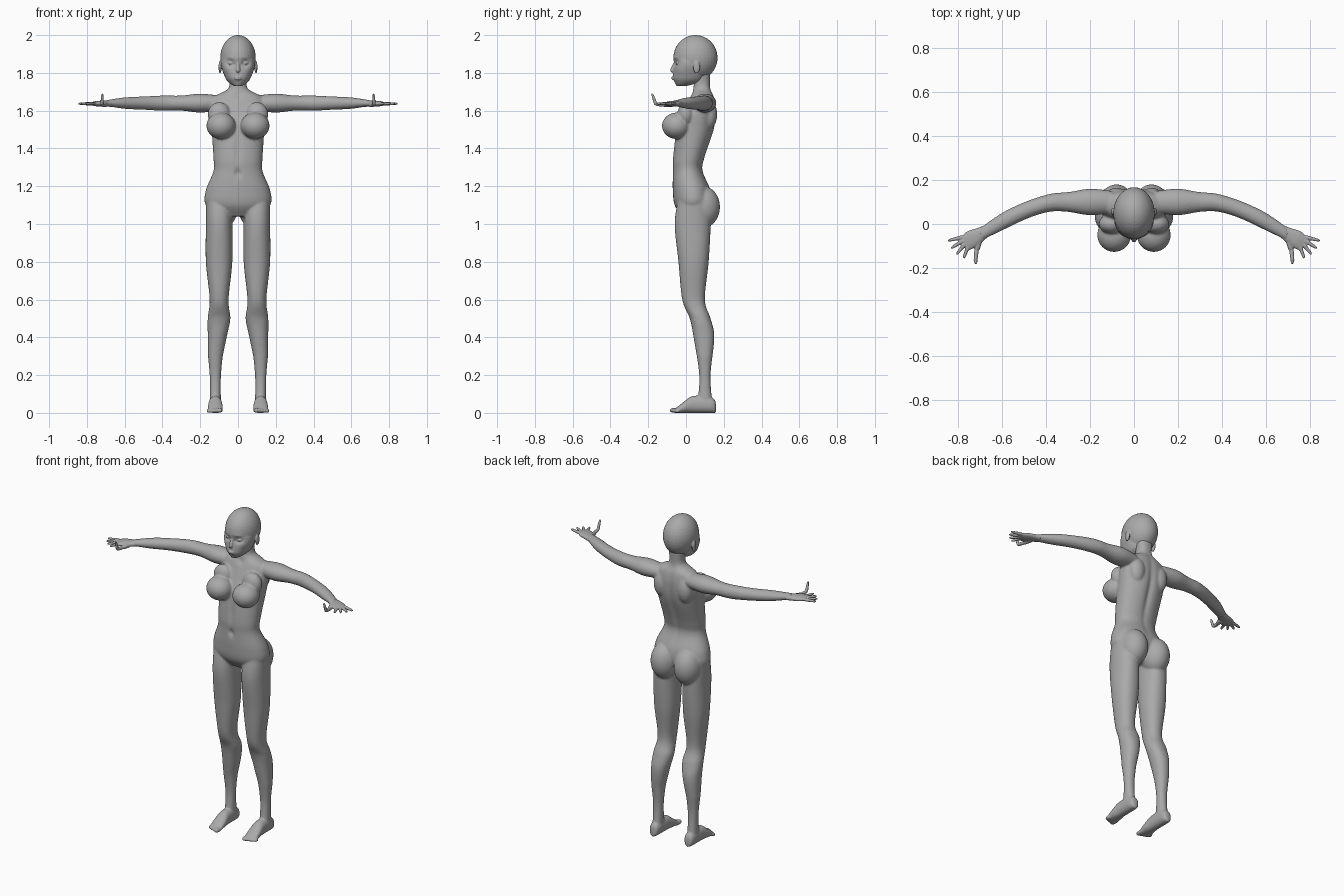
import bpy, bmesh, math
from mathutils import Vector

cube = bpy.data.objects.get("Cube")
if cube:
    bpy.data.objects.remove(cube)

X, Y, Z = Vector((1, 0, 0)), Vector((0, 1, 0)), Vector((0, 0, 1))
GREY = (0.4, 0.4, 0.4, 1)

clay = bpy.data.materials.new("clay_grey")
clay.use_nodes = True
clay.diffuse_color = GREY
clay.node_tree.nodes["Principled BSDF"].inputs["Base Color"].default_value = GREY


def spline(rows, steps=8):
    """Smooth interpolation through rows of numbers."""
    out = []
    last = len(rows) - 1
    for i in range(last):
        near = rows[max(i - 1, 0)], rows[i], rows[i + 1], rows[min(i + 2, last)]
        for k in range(steps):
            t = k / steps
            ease = t * t * (3 - 2 * t)
            lead, trail = t * (1 - t) ** 2 / 2, t * t * (1 - t) / 2
            out.append([b + (c - b) * ease + (c - a) * lead - (d - b) * trail
                        for a, b, c, d in zip(*near)])
    return out + [rows[-1]]


def loft(bm, sections, u, v, power=2.2, segs=40):
    """Closed skin over superellipse rings given as centre, radius_u, radius_v."""
    rings = []
    for centre, ru, rv in sections:
        ring = []
        for k in range(segs):
            angle = math.tau * k / segs
            c, s = math.cos(angle), math.sin(angle)
            along_u = math.copysign(abs(c) ** (2 / power), c) * ru
            along_v = math.copysign(abs(s) ** (2 / power), s) * rv
            ring.append(bm.verts.new(Vector(centre) + u * along_u + v * along_v))
        rings.append(ring)
    faces = [bm.faces.new(rings[0][::-1]), bm.faces.new(rings[-1])]
    for lower, upper in zip(rings, rings[1:]):
        for k in range(segs):
            j = (k + 1) % segs
            faces.append(bm.faces.new((lower[k], lower[j], upper[j], upper[k])))
    bmesh.ops.recalc_face_normals(bm, faces=faces)


def upright(bm, rows, centre_x=lambda z: 0):
    """Loft of level rings given as z, radius_x, front_y, back_y."""
    sections = [((centre_x(z), (front + back) / 2, z), rx, (back - front) / 2)
                for z, rx, front, back in spline(rows)]
    loft(bm, sections, X, Y)


def ball(bm, centre, radii):
    made = bmesh.ops.create_uvsphere(bm, u_segments=32, v_segments=20, radius=1)
    for vert in made["verts"]:
        vert.co = Vector(centre) + Vector([p * r for p, r in zip(vert.co, radii)])


def digit(bm, start, end, r_start, r_end):
    """Tapered finger or toe with rounded ends."""
    a, b = Vector(start), Vector(end)
    d = (b - a).normalized()
    u = d.cross(X if abs(d.z) > abs(d.x) else Z).normalized()
    sections = []
    for k in range(9):
        t = k / 8
        r = (r_start + (r_end - r_start) * t) * (1 - 0.6 * abs(2 * t - 1) ** 6)
        sections.append((a.lerp(b, t), r, r))
    loft(bm, sections, u, d.cross(u), power=2, segs=16)


def push(bm, centre, size, offset):
    """Soft dent or swelling of the verts near a centre."""
    for vert in bm.verts:
        q = sum(((p - c) / s) ** 2 for p, c, s in zip(vert.co, centre, size))
        vert.co += Vector(offset) * math.exp(-q)


def mirror_all(bm):
    """Add a copy of everything on the other side."""
    made = bmesh.ops.duplicate(bm, geom=bm.verts[:] + bm.edges[:] + bm.faces[:])["geom"]
    for item in made:
        if isinstance(item, bmesh.types.BMVert):
            item.co.x = -item.co.x
    bmesh.ops.reverse_faces(bm, faces=[f for f in made if isinstance(f, bmesh.types.BMFace)])


def finish(bm, name, voxel, rounds):
    """Fuse the shells into one smooth skin."""
    mesh = bpy.data.meshes.new(name)
    bm.to_mesh(mesh)
    bm.free()
    obj = bpy.data.objects.new(name, mesh)
    bpy.context.collection.objects.link(obj)
    mesh.materials.append(clay)
    fuse = obj.modifiers.new("fuse", 'REMESH')
    fuse.mode = 'VOXEL'
    fuse.voxel_size = voxel
    fuse.use_smooth_shade = True
    soft = obj.modifiers.new("soften", 'SMOOTH')
    soft.factor = 0.5
    soft.iterations = rounds


body = bmesh.new()

# Legs, with the shins set slightly further apart than the thighs
upright(body, [(1.14, .07, -.04, .12), (1, .07, -.06, .13), (.8, .07, -.04, .12),
               (.6, .05, -.02, .1), (.5, .06, .02, .13), (.4, .05, .04, .15),
               (.2, .03, .07, .13), (.05, .03, .06, .14)],
        centre_x=lambda z: min(.12, .1 + max(0, .5 - z) / 10))

# Feet with flat soles, as y, half width, half height
foot = spline([(.16, .01, .02), (.14, .03, .04), (.04, .035, .045), (-.01, .04, .03), (-.06, .04, .01)])
loft(body, [((.12, y, height), width, height) for y, width, height in foot], X, Z)
for i in range(5):
    x, r = .095 + .016 * i, .013 - .001 * i
    digit(body, (x, -.03, r), (x, -.088 + .007 * i, r), r, r)

# Arms sweeping forward past the elbow, as x, half depth, half height
arm = spline([(.1, .05, .04), (.2, .06, .05), (.3, .045, .04), (.4, .04, .04),
              (.5, .04, .035), (.6, .04, .03), (.7, .03, .015)])
loft(body, [((x, .1 - .72 * max(0, x - .35) ** 1.5, 1.64), depth, height)
            for x, depth, height in arm], Y, Z, power=2)

# Bust, upper chest, hips and shoulder blades
ball(body, (.09, -.05, 1.52), (.077, .077, .07))
ball(body, (.1, 0, 1.58), (.06, .045, .065))
ball(body, (.08, .09, 1.09), (.08, .09, .11))
ball(body, (.08, .12, 1.58), (.05, .045, .08))
mirror_all(body)

# Torso and neck
upright(body, [(1.8, .05, .04, .13), (1.72, .05, .04, .13), (1.67, .13, .02, .15),
               (1.6, .15, -.01, .16), (1.5, .14, -.05, .15), (1.35, .13, -.07, .1),
               (1.28, .13, -.07, .09), (1.18, .17, -.07, .13), (1.1, .17, -.06, .13),
               (1.04, .08, -.02, .08)])

# Spine furrow, belly line, navel and collar hollow
push(body, (0, .14, 1.45), (.02, .08, .2), (0, -.014, 0))
push(body, (0, -.07, 1.4), (.012, .03, .09), (0, .008, 0))
push(body, (0, -.07, 1.27), (.01, .03, .02), (0, .014, 0))
push(body, (0, .03, 1.68), (.02, .03, .015), (0, .01, 0))
finish(body, "body", .006, 6)

# Skull and jaw
head = bmesh.new()
ball(head, (0, .05, 1.88), (.094, .117, .12))
upright(head, [(1.93, .07, -.05, .1), (1.85, .09, -.06, .1), (1.78, .07, -.07, .1),
               (1.75, .05, -.06, .07), (1.73, .02, -.05, 0)])

# Eye sockets, brows, cheeks, eyes, lids and ears
for side in (1, -1):
    push(head, (side * .04, -.06, 1.85), (.02, .04, .014), (0, .016, 0))
    push(head, (side * .04, -.06, 1.875), (.025, .04, .008), (0, -.004, 0))
    push(head, (side * .06, -.04, 1.82), (.02, .04, .02), (0, -.004, 0))
for side in (1, -1):
    ball(head, (side * .038, -.036, 1.852), (.018, .018, .011))
    digit(head, (side * .02, -.048, 1.85), (side * .06, -.036, 1.857), .005, .004)
    ball(head, (side * .095, .056, 1.83), (.008, .018, .034))

# Nose and lips
digit(head, (0, -.055, 1.86), (0, -.076, 1.803), .008, .013)
for z in (1.768, 1.777):
    ball(head, (0, -.064, z), (.02, .013, .005))
finish(head, "head", .0035, 3)

# Palms
hands = bmesh.new()
across = Vector((.45, .9, 0))
palm = spline([(.67, -.03, .026, .017), (.69, -.043, .03, .016), (.74, -.07, .04, .015), (.77, -.09, .034, .009)])
loft(hands, [((x, y, 1.637), width, height) for x, y, width, height in palm], across, Z)

# Fingers fanned from the middle of the palm
fan = Vector((.735, -.05, 1.637))
for i in range(4):
    angle = -math.radians(13 + 19 * i)
    ray = Vector((math.cos(angle), math.sin(angle), 0))
    digit(hands, fan + ray * .04, fan + ray * .08, .01, .009)
    digit(hands, fan + ray * .07, fan + ray * .114, .009, .006)

# Thumbs reaching forward, tips raised
digit(hands, (.7, -.065, 1.634), (.716, -.125, 1.63), .016, .011)
digit(hands, (.715, -.115, 1.63), (.72, -.165, 1.635), .011, .009)
digit(hands, (.72, -.158, 1.628), (.718, -.18, 1.692), .01, .006)
mirror_all(hands)
finish(hands, "hands", .0035, 2)
